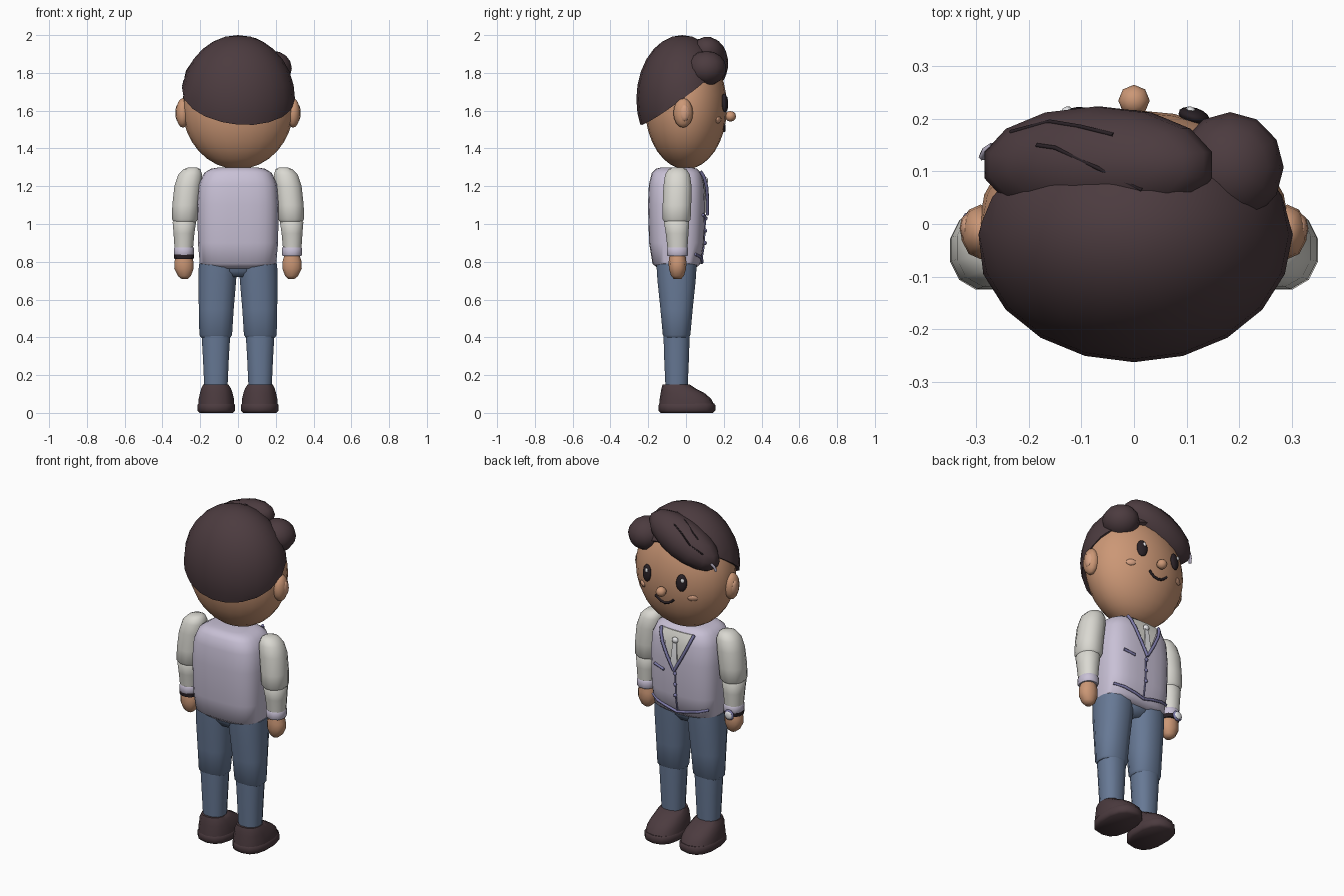
import bpy, bmesh, math
from mathutils import Vector, Matrix
from mathutils.bvhtree import BVHTree

if "Cube" in bpy.data.objects:
    bpy.data.objects.remove(bpy.data.objects["Cube"])


def mat(name, r, g, b):
    m = bpy.data.materials.new(name)
    m.diffuse_color = (r, g, b, 1)
    m.use_nodes = True
    m.node_tree.nodes["Principled BSDF"].inputs["Base Color"].default_value = m.diffuse_color
    return m


HAIR = mat("dark brown", .072, .044, .050)
INK = mat("near black", .022, .015, .019)
SKIN = mat("tan skin", .60, .31, .18)
BLUSH = mat("warm blush", .66, .35, .22)
LILAC = mat("lilac cloth", .58, .53, .67)
TRIM = mat("violet trim", .20, .19, .38)
CREAM = mat("cream cloth", .70, .69, .64)
DENIM = mat("blue denim", .135, .19, .30)
WHITE = mat("white", .88, .88, .90)


def finish(name, bm, material, angle=50):
    bmesh.ops.recalc_face_normals(bm, faces=bm.faces)
    me = bpy.data.meshes.new(name)
    bm.to_mesh(me)
    bm.free()
    for p in me.polygons:
        p.use_smooth = True
    me.set_sharp_from_angle(angle=math.radians(angle))
    me.materials.append(material)
    ob = bpy.data.objects.new(name, me)
    bpy.context.collection.objects.link(ob)
    return ob


def blob(name, material, loc, radii, rot=None, seg=14, rings=9, cut=None):
    """Ellipsoid in world space, optionally cut by a plane (point, normal)."""
    bm = bmesh.new()
    r = rot.to_matrix().to_4x4() if rot else Matrix()
    m = Matrix.Translation(loc) @ r @ Matrix.Diagonal((*radii, 1))
    bmesh.ops.create_uvsphere(bm, u_segments=seg, v_segments=rings, radius=1, matrix=m)
    if cut:
        geom = bm.verts[:] + bm.edges[:] + bm.faces[:]
        res = bmesh.ops.bisect_plane(bm, geom=geom, plane_co=cut[0], plane_no=cut[1], clear_inner=True)
        bmesh.ops.contextual_create(bm, geom=[e for e in res["geom_cut"] if isinstance(e, bmesh.types.BMEdge)])
    return finish(name, bm, material)


def loft(name, material, rings, n=12, power=2.2, angle=50):
    """Stack of superellipse rings (z, cx, cy, rx, ry), capped at both ends."""
    bm = bmesh.new()
    loops = []
    for z, cx, cy, rx, ry in rings:
        loop = []
        for i in range(n):
            a = 2 * math.pi * (i + .5) / n
            c, s = math.cos(a), math.sin(a)
            loop.append(bm.verts.new((cx + rx * math.copysign(abs(c) ** (2 / power), c),
                                      cy + ry * math.copysign(abs(s) ** (2 / power), s), z)))
        loops.append(loop)
    for lo, hi in zip(loops, loops[1:]):
        for i in range(n):
            j = (i + 1) % n
            bm.faces.new((lo[i], lo[j], hi[j], hi[i]))
    bm.faces.new(loops[0])
    bm.faces.new(loops[-1])
    return finish(name, bm, material, angle)


def tube(name, material, pts, r):
    cu = bpy.data.curves.new(name, 'CURVE')
    cu.dimensions = '3D'
    cu.bevel_depth, cu.bevel_resolution, cu.use_fill_caps = r, 1, True
    sp = cu.splines.new('POLY')
    sp.points.add(len(pts) - 1)
    for p, co in zip(sp.points, pts):
        p.co = (*co, 1)
    cu.materials.append(material)
    ob = bpy.data.objects.new(name, cu)
    bpy.context.collection.objects.link(ob)


def tree(ob):
    return BVHTree.FromPolygons([v.co for v in ob.data.vertices], [p.vertices[:] for p in ob.data.polygons])


def on_front(t, x, z, off=0.0):
    """Point and normal on the face side (+y) of a part."""
    co, no, _, _ = t.ray_cast(Vector((x, 2, z)), Vector((0, -1, 0)))
    return co + Vector((0, off, 0)), no


def patch(name, material, t, rows, off):
    """Thin cloth plate that hugs the front; rows are (z, half width)."""
    bm = bmesh.new()
    grid = [[bm.verts.new(on_front(t, k * w, z, off)[0]) for k in (-1, -.33, .33, 1)] for z, w in rows]
    for a, b in zip(grid, grid[1:]):
        for i in range(3):
            bm.faces.new((a[i], a[i + 1], b[i + 1], b[i]))
    ext = bmesh.ops.extrude_face_region(bm, geom=bm.faces[:])["geom"]
    bmesh.ops.translate(bm, vec=(0, -.008, 0), verts=[v for v in ext if isinstance(v, bmesh.types.BMVert)])
    finish(name, bm, material)


# Head, nose and ears
head = blob("head", SKIN, (0, 0, 1.62), (.295, .217, .33), seg=24, rings=16)
ht = tree(head)
blob("nose", SKIN, (0, .235, 1.57), (.03, .03, .028), seg=8, rings=6)

# Face details, mirrored
for s, side in ((1, "right"), (-1, "left")):
    blob(side + "_ear", SKIN, (s * .292, -.015, 1.588), (.038, .052, .078), seg=10, rings=8)
    blob(side + "_inner_ear", BLUSH, (s * .318, -.008, 1.588), (.014, .028, .045), seg=8, rings=6)
    co, no = on_front(ht, s * .112, 1.64)
    q = no.to_track_quat('Y', 'Z')
    blob(side + "_eye", INK, co + no * .008, (.031, .016, .05), q)
    blob(side + "_eye_glint", WHITE, co + no * .021 + Vector((-.01, 0, .02)), (.01, .006, .013), q, 8, 6)
    co, no = on_front(ht, s * .165, 1.55)
    blob(side + "_cheek", BLUSH, co, (.029, .009, .018), no.to_track_quat('Y', 'Z'), 10, 6)
tube("mouth", INK, [on_front(ht, x, 1.492 + 9 * x * x, .002)[0]
                    for x in (-.06, -.045, -.025, 0, .025, .045, .06)], .007)

# Hair: cap cut on a slant, swept fringe and side tuft
blob("hair_cap", HAIR, (0, -.02, 1.66), (.302, .243, .34), seg=20, rings=14,
     cut=((0, 0, 1.705), (.1, -.74, 1)))
tilt = Matrix.Rotation(math.radians(-25), 3, 'Y').to_quaternion()
fringe = blob("hair_fringe", HAIR, (-.068, .112, 1.85), (.24, .113, .11), tilt)
blob("hair_tuft", HAIR, (.183, .108, 1.825), (.102, .105, .092), seg=12, rings=8)
ft = tree(fringe)
for i, path in enumerate((((-.235, .175), (-.16, .195), (-.1, .185), (-.04, .17)),
                          ((-.185, .15), (-.15, .145), (-.07, .107), (.015, .065)))):
    pts = [ft.ray_cast(Vector((x, y, 3)), Vector((0, 0, -1)))[0] for x, y in path]
    tube("hair_strand_%d" % (i + 1), INK, pts, .004)
tube("hair_pin", LILAC, [(-.268, .148, 1.775), (-.283, .138, 1.755), (-.288, .128, 1.73)], .008)

# Waistcoat body
vest = loft("waistcoat", LILAC, [
    (.765, 0, -.05, .165, .10), (.79, 0, -.05, .203, .128), (.9, 0, -.05, .213, .146),
    (1.1, 0, -.05, .216, .152), (1.21, 0, -.05, .207, .147), (1.27, 0, -.05, .18, .132),
    (1.292, 0, -.05, .145, .11), (1.3, 0, -.05, .10, .08)], n=28, power=3.2)
vt = tree(vest)
# Shirt front, tie, lapels, buttons, hem and pocket
patch("shirt_front", CREAM, vt, [(1.275, .1), (1.25, .09), (1.21, .07), (1.14, .04), (1.06, .004)], .006)
patch("tie", WHITE, vt, [(1.23, .012), (1.16, .016), (1.11, .022), (1.07, .004)], .016)
blob("tie_knot", WHITE, on_front(vt, 0, 1.23, .012)[0], (.02, .014, .018), seg=8, rings=6)
for s, side in ((1, "right"), (-1, "left")):
    tube(side + "_lapel", TRIM, [on_front(vt, s * x, z, .014)[0] for x, z in
                                 ((.108, 1.278), (.1, 1.25), (.08, 1.2), (.045, 1.13), (0, 1.05))], .009)
    tube(side + "_hem", TRIM, [on_front(vt, s * x, z, .005)[0] for x, z in
                               ((.185, .84), (.13, .825), (.06, .81), (0, .795))], .008)
tube("placket", TRIM, [on_front(vt, 0, z, .002)[0] for z in (1.05, .97, .88, .795)], .005)
tube("pocket", TRIM, [on_front(vt, x, z, .004)[0] for x, z in ((.075, 1.035), (.145, 1.05))], .008)
for i, z in enumerate((1.03, .965, .9)):
    blob("button_%d" % (i + 1), TRIM, on_front(vt, 0, z, .006)[0], (.011, .009, .011), seg=8, rings=6)

# Hips
loft("hips", DENIM, [(.72, 0, -.05, .06, .075), (.75, 0, -.05, .12, .095), (.8, 0, -.05, .17, .1)])

# Limbs, mirrored
for s, side in ((1, "right"), (-1, "left")):
    def limb(name, m, rings, **kw):
        loft(side + "_" + name, m, [(z, s * x, y, a, b) for z, x, y, a, b in rings], **kw)

    limb("upper_sleeve", CREAM, [
        (1.005, .281, -.05, .055, .06), (1.025, .281, -.05, .071, .077), (1.1, .277, -.048, .073, .078),
        (1.2, .266, -.045, .073, .077), (1.26, .253, -.045, .066, .068), (1.29, .244, -.045, .046, .05),
        (1.3, .24, -.045, .022, .025)])
    limb("lower_sleeve", CREAM, [
        (.865, .287, -.045, .05, .054), (.95, .286, -.047, .057, .062), (1.01, .284, -.05, .064, .069),
        (1.03, .283, -.05, .05, .055)])
    limb("cuff", LILAC, [(.83, .286, -.045, .05, .054), (.836, .286, -.045, .054, .058),
                         (.872, .286, -.045, .054, .058), (.878, .286, -.045, .05, .054)])
    limb("hand", SKIN, [(.71, .283, -.045, .018, .02), (.725, .284, -.045, .036, .034),
                        (.765, .286, -.045, .054, .046), (.8, .286, -.045, .053, .047),
                        (.84, .286, -.045, .04, .042)], n=10)
    limb("thigh", DENIM, [(.4, .118, -.05, .08, .065), (.412, .118, -.05, .089, .075),
                          (.55, .115, -.05, .095, .088), (.7, .11, -.05, .103, .104),
                          (.79, .106, -.05, .104, .11)], power=2.4)
    limb("shin", DENIM, [(.13, .117, -.05, .063, .06), (.3, .117, -.05, .071, .068),
                         (.41, .117, -.05, .078, .071)], power=2.4)
    limb("sole", HAIR, [(0, .115, .005, .09, .138), (.012, .115, .005, .101, .15),
                        (.042, .115, .005, .101, .15), (.05, .115, .005, .095, .144)], n=14, power=2.5)
    limb("shoe", HAIR, [(.045, .115, .003, .097, .145), (.075, .115, -.003, .095, .136),
                        (.105, .115, -.018, .088, .116), (.13, .116, -.04, .08, .09),
                        (.15, .117, -.052, .068, .072)], n=14, power=2.5)

# Wristwatch on the -x wrist
loft("watch_strap", INK, [(.815, -.286, -.045, .053, .056), (.838, -.286, -.045, .055, .058)], angle=30)
blob("watch_case", TRIM, (-.295, .014, .828), (.031, .012, .031), seg=12, rings=6)
blob("watch_dial", WHITE, (-.295, .022, .828), (.023, .007, .023), seg=12, rings=6)
